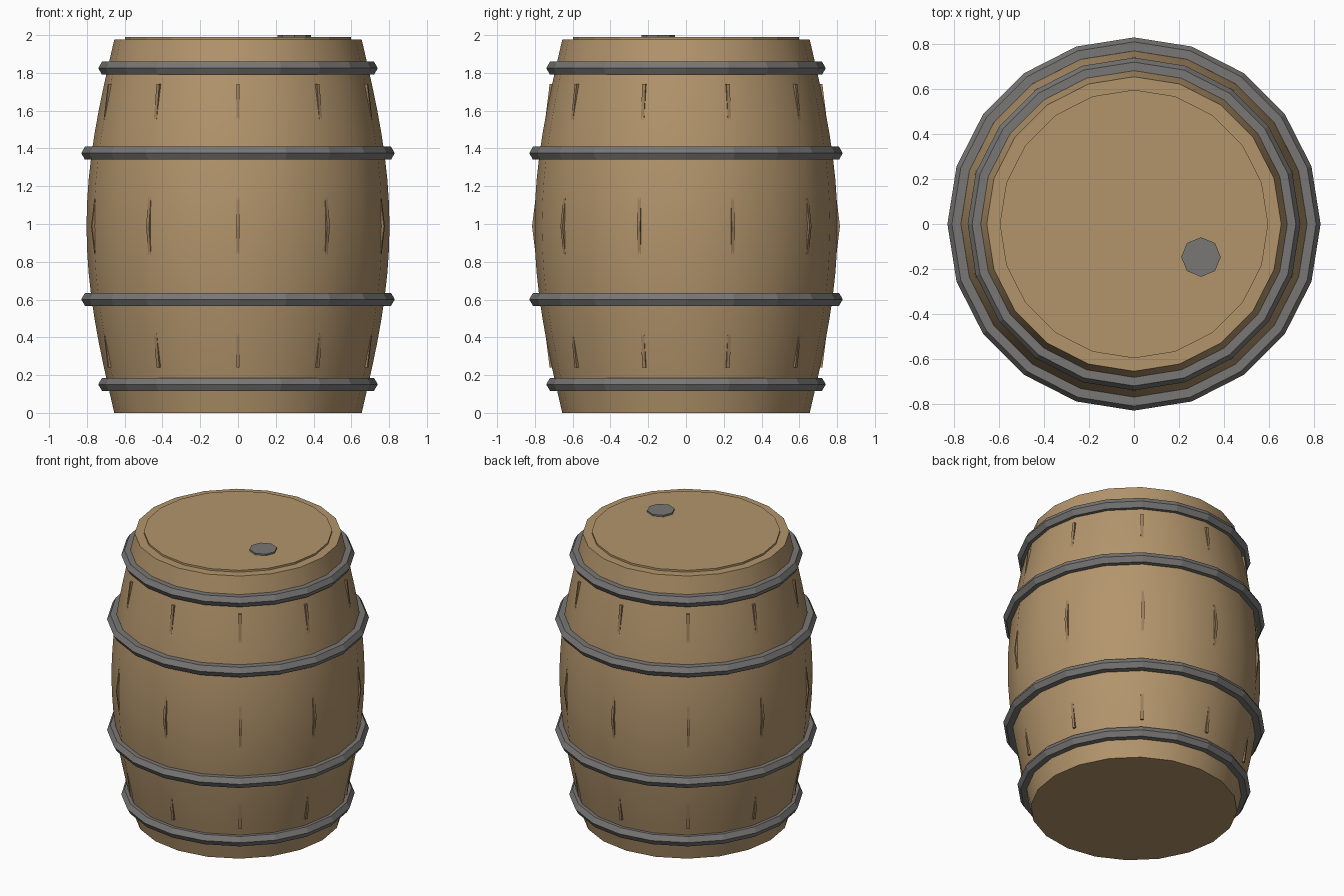
import bpy, bmesh, math
from mathutils import Matrix

if "Cube" in bpy.data.objects:
    bpy.data.objects.remove(bpy.data.objects["Cube"])

H = 1.976   # height of the wooden body


def material(name, rgb):
    m = bpy.data.materials.new(name)
    m.diffuse_color = (*rgb, 1)
    m.use_nodes = True
    m.node_tree.nodes["Principled BSDF"].inputs["Base Color"].default_value = m.diffuse_color
    return m


wood = material("wood", (0.45, 0.30, 0.15))
dark_wood = material("dark_wood", (0.33, 0.21, 0.11))
iron = material("iron", (0.19, 0.185, 0.18))


def finish(name, mat):
    ob = bpy.context.object
    ob.name = name
    ob.data.materials.append(mat)
    return ob


def mesh_object(name, bm, mat):
    bmesh.ops.recalc_face_normals(bm, faces=bm.faces)
    me = bpy.data.meshes.new(name)
    bm.to_mesh(me)
    bm.free()
    ob = bpy.data.objects.new(name, me)
    bpy.context.collection.objects.link(ob)
    me.materials.append(mat)
    return ob


def disc(name, x, y, r, z0, z1, sides, mat):
    bpy.ops.mesh.primitive_cylinder_add(vertices=sides, radius=r, depth=z1 - z0,
                                        location=(x, y, (z0 + z1) / 2))
    return finish(name, mat)


# bulging body: 20 sides, sine profile
bm = bmesh.new()
SIDES, RINGS = 20, 16
rings = []
for i in range(RINGS + 1):
    t = i / RINGS
    r = 0.655 + 0.147 * math.sin(math.pi * t)
    rings.append([bm.verts.new((r * math.cos(k * math.tau / SIDES),
                                r * math.sin(k * math.tau / SIDES), H * t))
                  for k in range(SIDES)])
for a, b in zip(rings, rings[1:]):
    for k in range(SIDES):
        n = (k + 1) % SIDES
        bm.faces.new((a[k], a[n], b[n], b[k]))
bm.faces.new(rings[0][::-1])
bm.faces.new(rings[-1])
body = mesh_object("barrel_body", bm, wood)
bpy.context.view_layer.objects.active = body
body.select_set(True)
bpy.ops.object.shade_smooth_by_angle(angle=math.radians(40))
body.select_set(False)

# lid and bung
disc("lid", 0, 0, 0.597, H - 0.03, 1.989, 20, wood)
disc("bung", 0.298, -0.147, 0.088, H - 0.01, 2.0, 8, iron)

# four iron hoops
for name, z, r in (("bottom_hoop", 0.151, 0.70), ("lower_hoop", 0.601, 0.79),
                   ("upper_hoop", 1.375, 0.79), ("top_hoop", 1.825, 0.70)):
    bpy.ops.mesh.primitive_torus_add(location=(0, 0, z), major_radius=r, minor_radius=0.04,
                                     major_segments=20, minor_segments=6)
    finish(name, iron)

# ten bent stave seams that only break the surface at the middle and the ends
bm = bmesh.new()
for k in range(10):
    rot = Matrix.Rotation(math.radians(18 + 36 * k), 3, 'Z')
    loops = []
    for z, r in ((0.24, 0.722), (H / 2, 0.815), (1.74, 0.722)):
        loops.append([bm.verts.new(rot @ v) for v in
                      (Matrix(((r - 0.03, -0.009, z), (r, -0.009, z),
                               (r, 0.009, z), (r - 0.03, 0.009, z))))])
    for a, b in zip(loops, loops[1:]):
        for i in range(4):
            j = (i + 1) % 4
            bm.faces.new((a[i], a[j], b[j], b[i]))
    bm.faces.new(loops[0][::-1])
    bm.faces.new(loops[-1])
mesh_object("stave_seams", bm, dark_wood)
